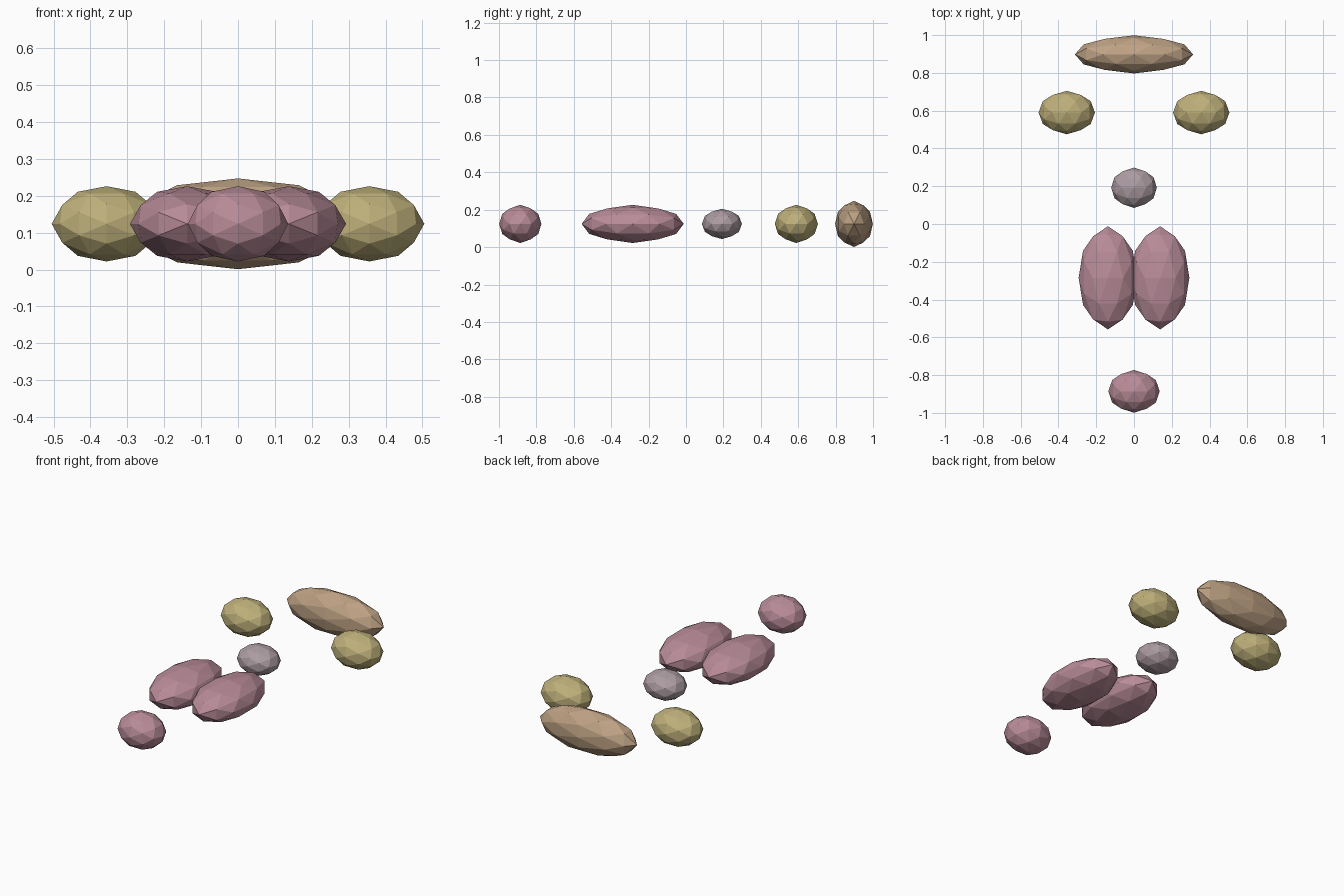
import bpy, bmesh
from mathutils import Vector

if "Cube" in bpy.data.objects:
    bpy.data.objects.remove(bpy.data.objects["Cube"])


def material(name, rgb):
    m = bpy.data.materials.new(name)
    m.diffuse_color = (*rgb, 1.0)
    m.use_nodes = True
    m.node_tree.nodes["Principled BSDF"].inputs["Base Color"].default_value = m.diffuse_color
    return m


rose = material("rose", (0.485, 0.262, 0.319))
tan = material("tan", (0.515, 0.361, 0.231))
straw = material("straw", (0.515, 0.434, 0.195))
mauve_grey = material("mauve grey", (0.413, 0.332, 0.362))

# Unit icosahedron with its two-fold axes on x, y, z, split once into 80 faces
PHI = (1 + 5 ** 0.5) / 2
corners = []
for s in (-1, 1):
    for t in (-1, 1):
        a, b = s, t * PHI
        corners += [Vector(p).normalized() for p in ((a, 0, b), (b, a, 0), (0, b, a))]
edge_points = [(p + q).normalized() for i, p in enumerate(corners)
               for q in corners[i + 1:] if (p - q).length < 1.1]
points = corners + edge_points

CENTRE_Z = 0.124


def pebble(name, x, y, radii, mat):
    """Faceted ellipsoid centred at (x, y)."""
    bm = bmesh.new()
    for p in points:
        bm.verts.new([c * r for c, r in zip(p, radii)])
    bmesh.ops.convex_hull(bm, input=bm.verts[:])
    bmesh.ops.recalc_face_normals(bm, faces=bm.faces[:])
    mesh = bpy.data.meshes.new(name)
    bm.to_mesh(mesh)
    bm.free()
    mesh.materials.append(mat)
    ob = bpy.data.objects.new(name, mesh)
    ob.location = (x, y, CENTRE_Z)
    bpy.context.collection.objects.link(ob)


# Single pieces along the centre line
pebble("front_ball", 0, -0.886, (0.136, 0.113, 0.102), rose)
pebble("middle_ball", 0, 0.192, (0.121, 0.107, 0.081), mauve_grey)
pebble("back_bar", 0, 0.898, (0.313, 0.101, 0.123), tan)

# Mirrored pairs
for side, label in ((-1, "left"), (1, "right")):
    pebble(label + "_long_lobe", side * 0.138, -0.285, (0.155, 0.273, 0.102), rose)
    pebble(label + "_ball", side * 0.356, 0.59, (0.149, 0.115, 0.102), straw)
